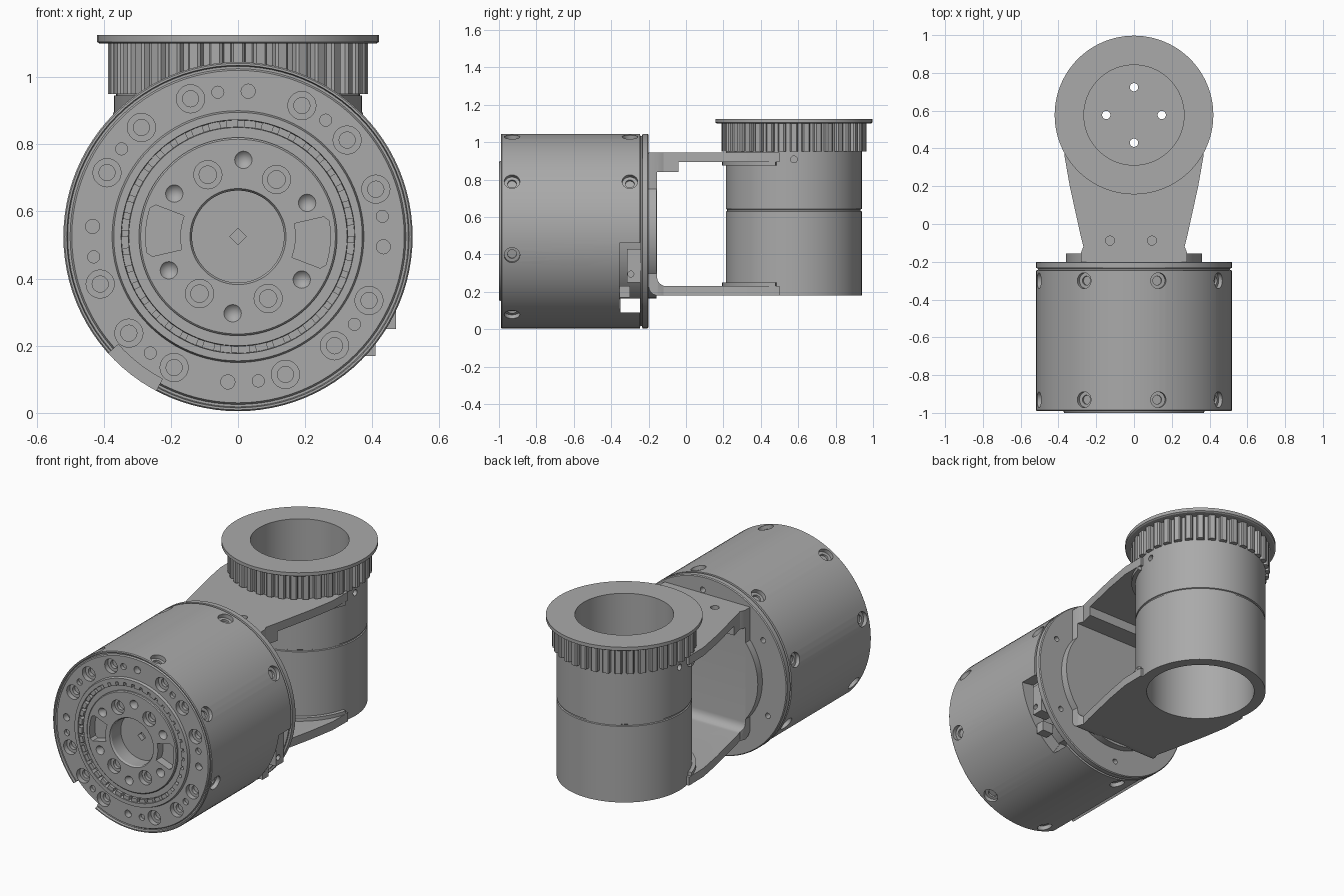
import bpy, bmesh
from math import sin, cos, pi, radians
from mathutils import Matrix, Vector

cube = bpy.data.objects.get("Cube")
if cube:
    bpy.data.objects.remove(cube, do_unlink=True)

GREY = (0.4, 0.4, 0.4, 1)
mat = bpy.data.materials.new("machined grey")
mat.use_nodes = True
mat.diffuse_color = GREY
mat.node_tree.nodes["Principled BSDF"].inputs["Base Color"].default_value = GREY

T = Matrix.Translation
# Housing frame: polar angles lie in the xz plane, height runs along +y
H = Matrix(((1, 0, 0, 0), (0, 0, 1, 0), (0, 1, 0, 0.525), (0, 0, 0, 1)))
# Barrel frame: upright axis
B = T((0, 0.577, 0))


def lathe(bm, profile, m, seg):
    """Solid of revolution; a profile that starts and ends at r=0 is closed by its poles."""
    rings = []
    for r, h in profile:
        if r == 0:
            rings.append([bm.verts.new(m @ Vector((0, 0, h)))] * seg)
        else:
            rings.append([bm.verts.new(m @ Vector((r * cos(2 * pi * i / seg), r * sin(2 * pi * i / seg), h)))
                          for i in range(seg)])
    for a, b in zip(rings, rings[1:]):
        for i in range(seg):
            j = (i + 1) % seg
            quad = [a[i], a[j], b[j], b[i]]
            bm.faces.new(list(dict.fromkeys(quad)))


def prism(bm, pts, h0, h1, m):
    low = [bm.verts.new(m @ Vector((x, y, h0))) for x, y in pts]
    top = [bm.verts.new(m @ Vector((x, y, h1))) for x, y in pts]
    bm.faces.new(low[::-1])
    bm.faces.new(top)
    for i in range(len(pts)):
        j = (i + 1) % len(pts)
        bm.faces.new((low[i], low[j], top[j], top[i]))


def box(bm, x0, x1, y0, y1, z0, z1):
    prism(bm, [(x0, y0), (x1, y0), (x1, y1), (x0, y1)], z0, z1, Matrix())


def arc(r, a0, a1, n, cx=0, cy=0):
    angles = [radians(a0 + (a1 - a0) * i / n) for i in range(n + 1)]
    return [(cx + r * cos(a), cy + r * sin(a)) for a in angles]


def sector(bm, r0, r1, a0, a1, h0, h1, m, n=12):
    prism(bm, arc(r0, a0, a1, n) + arc(r1, a1, a0, n), h0, h1, m)


def polar(r, deg, h=0):
    a = radians(deg)
    return T((r * cos(a), r * sin(a), h))


def finish(name, bm):
    bmesh.ops.recalc_face_normals(bm, faces=bm.faces)
    me = bpy.data.meshes.new(name)
    bm.to_mesh(me)
    bm.free()
    ob = bpy.data.objects.new(name, me)
    bpy.context.collection.objects.link(ob)
    me.materials.append(mat)
    return ob


def combine(ob, bm, operation="DIFFERENCE"):
    """Apply a boolean and discard the cutter."""
    cutter = finish("cutter", bm)
    cutter.hide_render = True
    mod = ob.modifiers.new("cut", "BOOLEAN")
    mod.operation, mod.object, mod.solver = operation, cutter, "EXACT"
    dg = bpy.context.evaluated_depsgraph_get()
    me = bpy.data.meshes.new_from_object(ob.evaluated_get(dg))
    ob.modifiers.clear()
    ob.data = me
    bpy.data.objects.remove(cutter, do_unlink=True)


def smooth(ob):
    ob.data.shade_smooth()
    ob.data.set_sharp_from_angle(angle=radians(30))


def drill(bm, m, r1, d1, r2=0, d2=0):
    """Hole running along +z of m, with an optional narrower lower part."""
    pts = [(0, -0.03), (r1, -0.03), (r1, d1)]
    if r2:
        pts += [(r2, d1), (r2, d2), (0, d2)]
    else:
        pts += [(0, d1)]
    lathe(bm, pts, m, 20)


# Motor housing with stepped front face and grooved rear flange
bm = bmesh.new()
lathe(bm, [(0, -0.9), (0.137, -0.9), (0.137, -0.985), (0.143, -0.995), (0.29, -0.995),
           (0.295, -0.99), (0.295, -0.98), (0.325, -0.98), (0.327, -0.965), (0.346, -0.965),
           (0.348, -1), (0.37, -1), (0.375, -0.985), (0.495, -0.985), (0.5, -0.977),
           (0.507, -0.977), (0.51, -0.99), (0.516, -0.99), (0.52, -0.985), (0.52, -0.246),
           (0.508, -0.244), (0.508, -0.235), (0.52, -0.233), (0.52, -0.205), (0.515, -0.2),
           (0, -0.2)], H, 96)
housing = finish("motor_housing", bm)

# Face bolts, radial screws, centre recess and rear flange holes
bm = bmesh.new()
FACE, HUB = -0.985, -0.995
for q in range(0, 360, 90):
    for a in (19, 41.5, 64):
        drill(bm, H @ polar(0.434, a + q, FACE), 0.042, 0.03, 0.024, 0.05)
    drill(bm, H @ polar(0.434, 86 + q, FACE), 0.021, 0.04)
    for a in (8, 53):
        drill(bm, H @ polar(0.434, a + q, FACE), 0.018, 0.02)
for a in (56, 116, 236, 296):
    drill(bm, H @ polar(0.205, a, HUB), 0.042, 0.03, 0.026, 0.05)
for a in range(26, 386, 60):
    lathe(bm, [(0, -0.03), (0.026, -0.03), (0.026, 0), (0, 0.03)], H @ polar(0.229, a, HUB), 20)
    drill(bm, H @ polar(0.44, a, -0.22), 0.016, 0.05)
inward = Matrix.Rotation(-pi / 2, 4, "Y")
for k in range(8):
    a = 30.6 + 45 * k
    for h in (-0.93, -0.3):
        if h == -0.3 and k in (6, 7):
            continue
        m = H @ Matrix.Rotation(radians(a), 4, "Z") @ T((0.52, 0, h)) @ inward
        drill(bm, m, 0.042, 0.024, 0.024, 0.036)
prism(bm, arc(0.025, 0, 270, 3), -0.95, -0.87, H)
combine(housing, bm)

# Hub windows, cable slot and side notch
bm = bmesh.new()
for a in (-4, 176):
    window = arc(0.172, a - 17, a + 17, 6) + arc(0.262, a + 17, a + 17, 1)[:1]
    window += arc(0.275, a + 14, a - 14, 8) + arc(0.262, a - 17, a - 17, 1)[:1]
    prism(bm, window, -1.05, -0.945, H)
sector(bm, 0.48, 0.6, 222, 242, -1.1, -0.246, H)
sector(bm, 0.44, 0.6, -56, -7, -0.355, -0.244, H)
combine(housing, bm)
bm = bmesh.new()
box(bm, -0.6, 0.6, -0.35, -0.246, 0.09, 0.165)
combine(housing, bm)
smooth(housing)

# Bearing segments around the hub
bm = bmesh.new()
for i in range(40):
    sector(bm, 0.326, 0.347, i * 9, i * 9 + 6, -0.995, -0.96, H, 2)
finish("bearing_segments", bm)

# Connector inside the side notch
bm = bmesh.new()
box(bm, 0.38, 0.47, -0.315, -0.244, 0.25, 0.43)
box(bm, 0.34, 0.41, -0.355, -0.3, 0.17, 0.23)
connector = finish("side_connector", bm)
bm = bmesh.new()
drill(bm, T((0.47, -0.295, 0.295)) @ inward, 0.016, 0.05)
combine(connector, bm)

# Bracket: C-shaped side profile trimmed by a tapered plan
SIDE = Matrix(((0, 0, 1, 0), (1, 0, 0, 0), (0, 1, 0, 0), (0, 0, 0, 1)))
profile = [(0.6, 0.18)] + arc(0.05, 270, 180, 6, -0.15, 0.23) + [(-0.2, 0.945), (0.6, 0.945), (0.6, 0.895)]
profile += [(-0.04, 0.895), (-0.04, 0.84), (-0.155, 0.84)] + arc(0.05, 180, 270, 6, -0.105, 0.28) + [(0.6, 0.23)]
bm = bmesh.new()
prism(bm, profile, -0.45, 0.45, SIDE)
bracket = finish("bracket", bm)
edge = [(0.28, -0.21), (0.28, -0.15), (0.268, -0.12), (0.285, -0.05), (0.34, 0.2), (0.368, 0.36), (0.37, 0.5)]
plan = edge + arc(0.33, -13, -167, 32, 0, 0.577) + [(-x, y) for x, y in reversed(edge)]
bm = bmesh.new()
prism(bm, plan, 0, 1.2, Matrix())
combine(bracket, bm, "INTERSECT")
bm = bmesh.new()
for x in (-0.127, 0.095):
    drill(bm, T((x, -0.088, 0.91)), 0.024, 0.06)
combine(bracket, bm)
smooth(bracket)

# Round mounting plate against the housing
bm = bmesh.new()
lathe(bm, [(0, -0.2), (0.36, -0.2), (0.36, -0.157), (0, -0.157)], H, 72)
plate = finish("mounting_plate", bm)
bm = bmesh.new()
for a in range(26, 386, 60):
    drill(bm, H @ polar(0.229, a, -0.17), 0.018, 0.05)
combine(plate, bm)
smooth(plate)

# Thin collars where the bracket grips the barrel
bm = bmesh.new()
for z in (0.23, 0.875):
    sector(bm, 0.35, 0.385, 195, 345, z, z + 0.02, B, 36)
smooth(finish("bracket_collars", bm))

# Hollow barrel with inner floor, split line and top flange
bm = bmesh.new()
lathe(bm, [(0, 0.64), (0.3, 0.64), (0.3, 0.18), (0.363, 0.18), (0.363, 0.63), (0.357, 0.633),
           (0.357, 0.64), (0.363, 0.643), (0.363, 1.1), (0.412, 1.1), (0.42, 1.105), (0.42, 1.125),
           (0.265, 1.125), (0.265, 0.67), (0, 0.67)], B, 96)
barrel = finish("barrel", bm)
bm = bmesh.new()
for a in range(0, 360, 90):
    drill(bm, B @ polar(0.147, a, 0.63), 0.022, 0.08)
for s in (0, pi):
    drill(bm, B @ Matrix.Rotation(s, 4, "Z") @ T((0.363, 0, 0.908)) @ inward, 0.018, 0.05)
combine(barrel, bm)
smooth(barrel)

# Pulley teeth under the flange
bm = bmesh.new()
TEETH = 36
for i in range(TEETH):
    m = B @ Matrix.Rotation(2 * pi * i / TEETH, 4, "Z")
    prism(bm, [(0.355, -0.023), (0.38, -0.02), (0.387, -0.013), (0.387, 0.013), (0.38, 0.02), (0.355, 0.023)],
          0.95, 1.1, m)
finish("pulley_teeth", bm)
